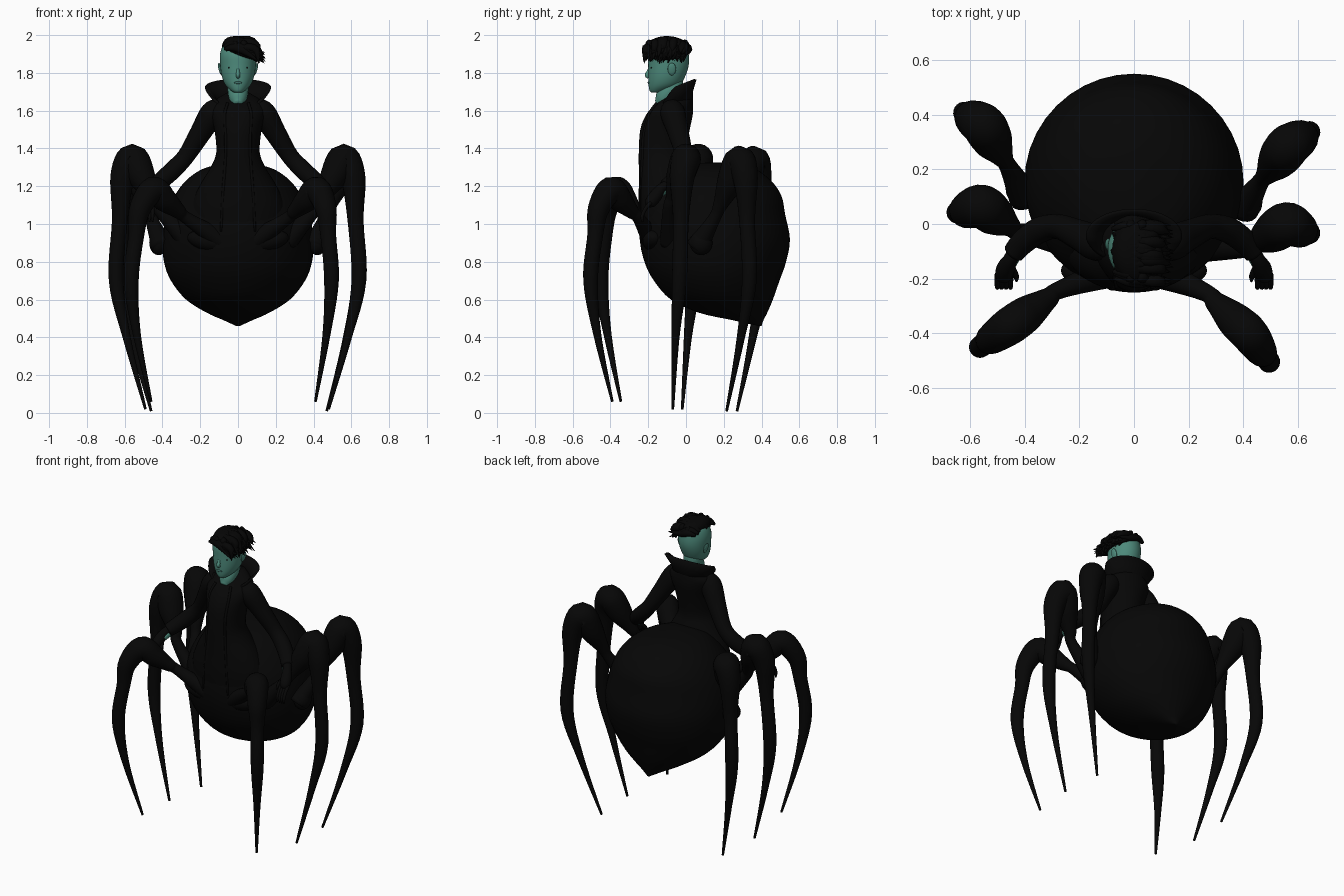
import bpy, bmesh, math, random
from mathutils import Vector, Matrix

random.seed(4)
if "Cube" in bpy.data.objects:
    bpy.data.objects.remove(bpy.data.objects["Cube"], do_unlink=True)


def material(name, rgb):
    m = bpy.data.materials.new(name)
    m.use_nodes = True
    m.diffuse_color = (*rgb, 1)
    bsdf = m.node_tree.nodes["Principled BSDF"]
    bsdf.inputs["Base Color"].default_value = (*rgb, 1)
    bsdf.inputs["Roughness"].default_value = 0.8
    return m


BLACK = material("soft black", (0.002, 0.002, 0.002))
HAIR = material("hair black", (0.0015, 0.0015, 0.0015))
SKIN = material("teal skin", (0.075, 0.255, 0.2))
LIPS = material("dark teal lips", (0.05, 0.16, 0.135))


def finish(name, bm, mat):
    bmesh.ops.recalc_face_normals(bm, faces=bm.faces)
    me = bpy.data.meshes.new(name)
    bm.to_mesh(me)
    bm.free()
    for p in me.polygons:
        p.use_smooth = True
    me.materials.append(mat)
    ob = bpy.data.objects.new(name, me)
    bpy.context.collection.objects.link(ob)
    return ob


def spline(keys, steps):
    """Catmull-Rom interpolation of equal-length tuples."""
    k = [Vector(p) for p in keys]
    k = [k[0]] + k + [k[-1]]
    out = []
    for a, b, c, d in zip(k, k[1:], k[2:], k[3:]):
        for i in range(steps):
            t = i / steps
            out.append(0.5 * (2 * b + (c - a) * t + (2 * a - 5 * b + 4 * c - d) * t ** 2
                              + (3 * b - a - 3 * c + d) * t ** 3))
    return out + [k[-1]]


def skin_rings(name, rings, mat):
    bm = bmesh.new()
    rows = [[bm.verts.new(p) for p in ring] for ring in rings]
    n = len(rows[0])
    for a, b in zip(rows, rows[1:]):
        for i in range(n):
            j = (i + 1) % n
            bm.faces.new((a[i], a[j], b[j], b[i]))
    bm.faces.new(rows[0])
    bm.faces.new(rows[-1])
    return finish(name, bm, mat)


def stack(name, keys, mat, steps=4, sides=40):
    """Loft of level ellipses: height, front y, back y, half width."""
    rings = []
    for z, front, back, w in spline(keys, steps):
        turn = [math.tau * i / sides for i in range(sides)]
        rings.append([(w * math.cos(a), (front + back) / 2 + (back - front) / 2 * math.sin(a), z)
                      for a in turn])
    return skin_rings(name, rings, mat)


def tube(name, keys, mat, steps=5, sides=16):
    """Round sweep through points given as x, y, z, radius."""
    pts = spline([tuple(k) for k in keys], steps)
    pos = [Vector(p[:3]) for p in pts]
    side, rings = None, []
    for i, p in enumerate(pos):
        d = (pos[min(i + 1, len(pos) - 1)] - pos[max(i - 1, 0)]).normalized()
        side = d.orthogonal() if side is None else side - d * side.dot(d)
        side.normalize()
        up = d.cross(side)
        r = max(pts[i][3], 0.001)
        rings.append([p + r * (math.cos(a) * side + math.sin(a) * up)
                      for a in (math.tau * j / sides for j in range(sides))])
    return skin_rings(name, rings, mat)


def ball(name, loc, size, mat, tilt=0):
    bm = bmesh.new()
    bmesh.ops.create_uvsphere(bm, u_segments=24, v_segments=14, radius=1)
    bm.transform(Matrix.Translation(loc) @ Matrix.Rotation(tilt, 4, "Y")
                 @ Matrix.Diagonal((*size, 1)))
    return finish(name, bm, mat)


# Abdomen with a pointed lower rear tip
stack("abdomen", [(.46, .385, .4, .01), (.49, .25, .41, .075), (.53, .07, .43, .165),
                  (.6, -.08, .46, .275), (.7, -.17, .495, .355), (.8, -.22, .53, .392),
                  (.92, -.245, .55, .4), (1.05, -.24, .525, .378), (1.15, -.2, .505, .335),
                  (1.23, -.14, .45, .275), (1.29, -.07, .37, .19), (1.32, .05, .27, .08),
                  (1.325, .14, .18, .01)], BLACK)

# Long coat
stack("coat", [(.92, -.235, .1, .25), (1.08, -.25, .08, .25), (1.2, -.25, .05, .205),
               (1.3, -.25, .02, .145), (1.38, -.25, 0, .115), (1.5, -.242, .02, .125),
               (1.58, -.21, .036, .145), (1.63, -.165, .038, .145), (1.67, -.11, .035, .1),
               (1.7, -.06, .03, .05)], BLACK)
for s, tag in ((1, "left"), (-1, "right")):
    tube(f"{tag}_coat_edge", [(s * .055, -.155, 1.64, .008), (s * .07, -.195, 1.58, .008),
                              (s * .065, -.226, 1.46, .008), (s * .068, -.232, 1.32, .008),
                              (s * .08, -.236, 1.15, .008), (s * .09, -.235, .96, .006)],
         BLACK, sides=8)

# Flared collar, open at the front
bm = bmesh.new()
rows = []
for rx, ry, cy, z, rise in ((.1, .085, -.055, 1.6, .02), (.125, .08, -.05, 1.67, .03),
                            (.172, .095, -.045, 1.728, .038)):
    row = []
    for i in range(33):
        t = i / 16 - 1
        a = math.pi / 2 + t * 2.45
        drop = .05 * max(0, abs(t) - .7) / .3
        row.append(bm.verts.new((rx * math.cos(a), cy + ry * math.sin(a),
                                 z + rise * math.sin(a) - drop)))
    rows.append(row)
for a, b in zip(rows, rows[1:]):
    for i in range(32):
        bm.faces.new((a[i], a[i + 1], b[i + 1], b[i]))
collar = finish("collar", bm, BLACK)
thick = collar.modifiers.new("thickness", "SOLIDIFY")
thick.thickness = .012
thick.offset = 0

# Neck, head and face
tube("neck", [(0, -.15, 1.635, .022), (0, -.128, 1.655, .042), (0, -.1, 1.69, .053),
              (0, -.07, 1.73, .055), (0, -.07, 1.78, .05)], SKIN, sides=24)
stack("head", [(1.695, -.18, -.13, .018), (1.705, -.192, -.1, .036), (1.735, -.198, -.035, .066),
               (1.78, -.2, -.005, .085), (1.84, -.2, .014, .094), (1.9, -.198, .014, .095),
               (1.95, -.17, 0, .075), (1.98, -.12, -.05, .03)], SKIN)
tube("nose", [(0, -.192, 1.83, .006), (0, -.2, 1.806, .009), (0, -.207, 1.788, .012),
              (0, -.196, 1.777, .009)], SKIN, sides=12)
ball("lips", (0, -.196, 1.748), (.02, .007, .007), LIPS)
for s, tag in ((1, "left"), (-1, "right")):
    ball(f"{tag}_eye", (s * .038, -.183, 1.826), (.016, .005, .005), HAIR, s * -.1)
    tube(f"{tag}_brow", [(s * .018, -.194, 1.852, .001), (s * .04, -.184, 1.857, .002),
                         (s * .062, -.163, 1.854, .001)], HAIR, sides=8)
    ball(f"{tag}_ear", (s * .094, -.075, 1.82), (.009, .022, .034), SKIN, s * .25)

# Swept hair: a tilted cap, long fringe locks and lower locks on the left side
ball("hair_cap", (.016, -.1, 1.925), (.102, .12, .062), HAIR, .4)
for i in range(46):
    y = -.205 + .21 * (i % 23) / 22 + random.uniform(-.008, .008)
    x = random.uniform(-.06, .02)
    dome = .05 * ((y + .1) / .12) ** 2
    tip = random.uniform(.09, .145)
    tube(f"hair_lock_{i}", [(x - .02, y * .9 - .01, 1.95 - dome * .6, .008),
                            (x + .03, y, 1.975 - dome, .021),
                            (x + .08, y - .004, 1.95 - dome * .8, .021),
                            (tip, y - .015, random.uniform(1.85, 1.91), .001)],
         HAIR, steps=3, sides=7)
for i in range(9):
    y = -.2 + .023 * i
    bow = .1 * math.sqrt(1 - ((y + .1) / .14) ** 2)
    tube(f"side_lock_{i}", [(bow * .8, y, 1.94, .014), (bow + .004, y, 1.905, .02),
                            (bow + .012, y - .01, random.uniform(1.845, 1.87), .002)],
         HAIR, steps=3, sides=7)
for i in range(10):
    a = math.tau * i / 10
    x, y = .01 + .075 * math.cos(a), -.1 + .1 * math.sin(a)
    tube(f"hair_tuft_{i}", [(x * .5, y, 1.965, .015), (x, y, 1.945, .022),
                            (x * 1.15, y * 1.05, 1.9 - x * .25, .002)], HAIR, steps=3, sides=7)

# Arms, gloved hands and a glimpse of bare wrist below the cuff
for s, tag in ((1, "left"), (-1, "right")):
    tube(f"{tag}_sleeve", [(s * .09, -.075, 1.615, .05), (s * .135, -.07, 1.585, .066),
                           (s * .2, -.04, 1.48, .056), (s * .275, -.01, 1.36, .046),
                           (s * .34, -.02, 1.29, .048), (s * .4, -.06, 1.235, .046),
                           (s * .44, -.105, 1.2, .04)], BLACK)
    tube(f"{tag}_wrist", [(s * .435, -.11, 1.185, .025), (s * .453, -.142, 1.165, .025)], SKIN)
    tube(f"{tag}_glove", [(s * .435, -.1, 1.205, .027), (s * .454, -.132, 1.187, .027),
                          (s * .468, -.16, 1.15, .034), (s * .478, -.19, 1.11, .03),
                          (s * .48, -.2, 1.09, .01)], BLACK)
    for f in range(4):
        x = .452 + .016 * f
        tube(f"{tag}_finger_{f}", [(s * x, -.185, 1.115, .011), (s * x, -.215, 1.08, .01),
                                   (s * x, -.232, 1.04, .009), (s * x, -.23, 1.01, .004)],
             BLACK, steps=3, sides=8)
    tube(f"{tag}_thumb", [(s * .45, -.15, 1.15, .012), (s * .432, -.19, 1.11, .011),
                          (s * .43, -.21, 1.08, .004)], BLACK, steps=3, sides=8)


def leg(name, root, neck, knee, bulge, foot, size):
    """Bent leg: thin neck, swollen thigh, sharp knee, long thin shin."""
    root, neck, knee, bulge, foot = map(Vector, (root, neck, knee, bulge, foot))
    out = Vector((bulge.x - knee.x, bulge.y - knee.y, 0))
    keys = [(root, .06), (neck, .033), (neck.lerp(knee, .25), .04),
            (neck.lerp(knee, .65), size * .92), (knee, size),
            (knee + out * .6 - Vector((0, 0, .1)), size * .82),
            (knee.lerp(bulge, .5) + out * .27, .042), (bulge, .039),
            (bulge.lerp(foot, .45) + out * .15, .021), (foot, .007)]
    tube(name, [(*p, r) for p, r in keys], BLACK, steps=6, sides=20)


leg("front_left_leg", (.07, -.17, .9), (.26, -.25, 1.03), (.42, -.4, 1.18),
    (.495, -.505, .7), (.41, -.39, .06), .07)
leg("front_right_leg", (-.07, -.17, .9), (-.27, -.24, 1.03), (-.45, -.37, 1.18),
    (-.565, -.45, .7), (-.46, -.345, .06), .07)
leg("middle_left_leg", (.25, -.08, .9), (.41, -.09, 1.08), (.56, 0, 1.345),
    (.64, -.035, .7), (.48, -.07, .02), .08)
leg("middle_right_leg", (-.25, -.06, .9), (-.42, -.03, 1.08), (-.56, .065, 1.345),
    (-.645, .04, .7), (-.49, -.02, .02), .08)
leg("rear_left_leg", (.4, .06, .88), (.46, .15, 1.03), (.565, .285, 1.335),
    (.64, .335, .7), (.47, .215, .01), .08)
leg("rear_right_leg", (-.4, .1, .88), (-.46, .21, 1.03), (-.55, .36, 1.335),
    (-.62, .405, .7), (-.46, .27, .01), .08)

# Hip joints beside the abdomen
for s, tag, y in ((1, "left", .08), (-1, "right", .13)):
    ball(f"{tag}_rear_hip", (s * .42, y, .9), (.05, .06, .065), BLACK)
    ball(f"{tag}_front_hip", (s * .15, -.17, .91), (.12, .06, .055), BLACK, s * -.2)
